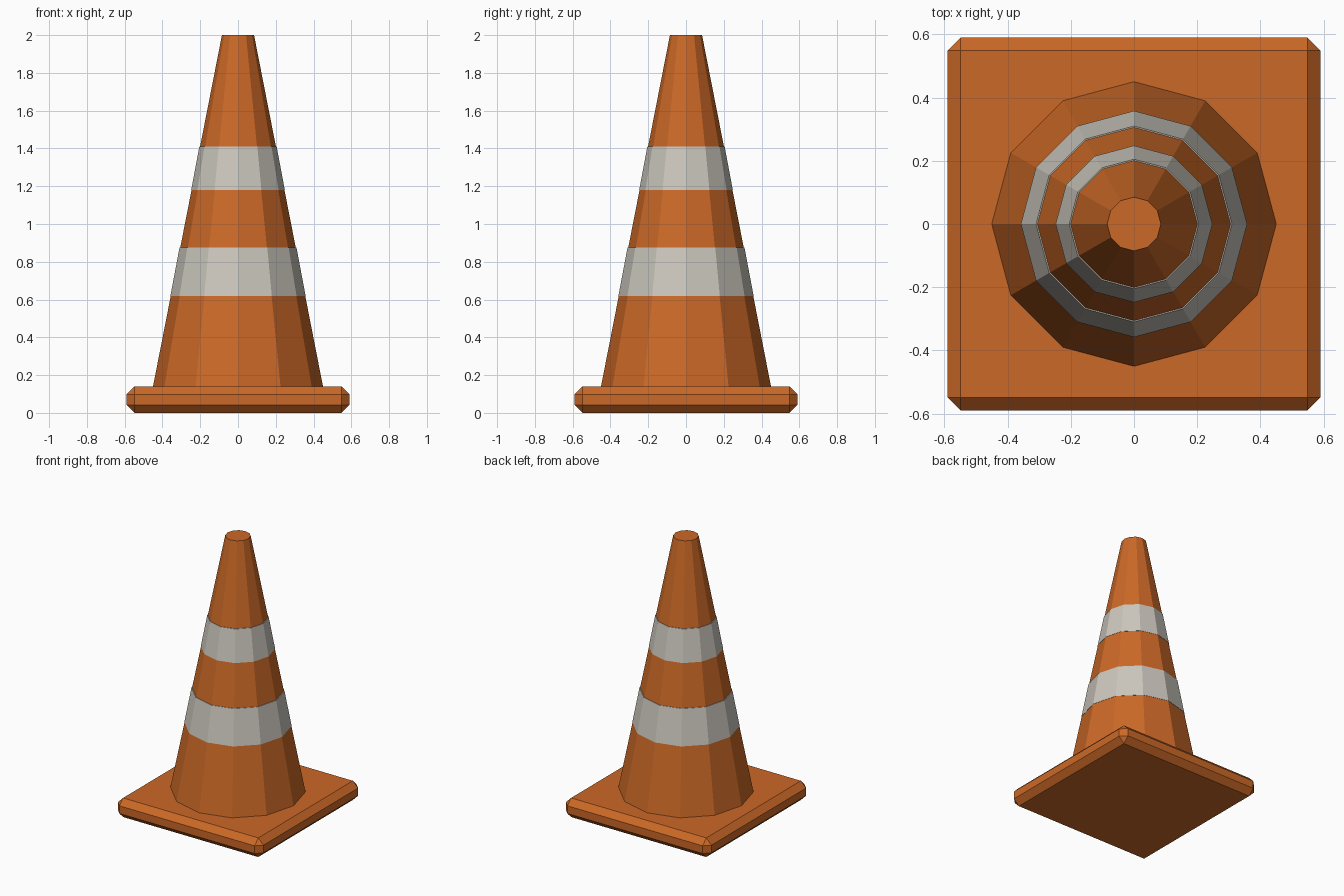
import bpy
import bmesh

if "Cube" in bpy.data.objects:
    bpy.data.objects.remove(bpy.data.objects["Cube"], do_unlink=True)

SIDES = 12
BASE_TOP, TIP = 0.14, 2.0
R_BOTTOM, R_TIP = 0.45, 0.085


def material(name, rgb):
    mat = bpy.data.materials.new(name)
    mat.use_nodes = True
    colour = (*rgb, 1)
    mat.diffuse_color = colour
    mat.node_tree.nodes["Principled BSDF"].inputs["Base Color"].default_value = colour
    return mat


def add_object(name, bm, mat):
    bmesh.ops.recalc_face_normals(bm, faces=bm.faces)
    mesh = bpy.data.meshes.new(name)
    bm.to_mesh(mesh)
    bm.free()
    mesh.materials.append(mat)
    obj = bpy.data.objects.new(name, mesh)
    bpy.context.collection.objects.link(obj)
    return obj


def cone_radius(z):
    return R_BOTTOM + (R_TIP - R_BOTTOM) * (z - BASE_TOP) / (TIP - BASE_TOP)


def frustum(name, z0, z1, r0, r1, mat):
    bm = bmesh.new()
    bmesh.ops.create_cone(bm, cap_ends=True, segments=SIDES,
                          radius1=r0, radius2=r1, depth=z1 - z0)
    bmesh.ops.translate(bm, verts=bm.verts, vec=(0, 0, (z0 + z1) / 2))
    return add_object(name, bm, mat)


orange = material("orange plastic", (0.6, 0.14, 0.02))
white = material("reflective off white", (0.6, 0.57, 0.51))

# Square foot with chamfered edges and corners
bm = bmesh.new()
bmesh.ops.create_cube(bm, size=1)
bmesh.ops.scale(bm, verts=bm.verts, vec=(1.18, 1.18, BASE_TOP))
bmesh.ops.translate(bm, verts=bm.verts, vec=(0, 0, BASE_TOP / 2))
bmesh.ops.bevel(bm, geom=bm.edges[:], offset=0.042, segments=1, affect='EDGES')
add_object("base", bm, orange)

# Tapered twelve-sided body
frustum("cone_body", BASE_TOP, TIP, R_BOTTOM, R_TIP, orange)

# Reflective bands, just proud of the body
for name, low, high in (("lower_band", 0.62, 0.875), ("upper_band", 1.18, 1.41)):
    frustum(name, low, high, cone_radius(low) + 0.002, cone_radius(high) + 0.004, white)
